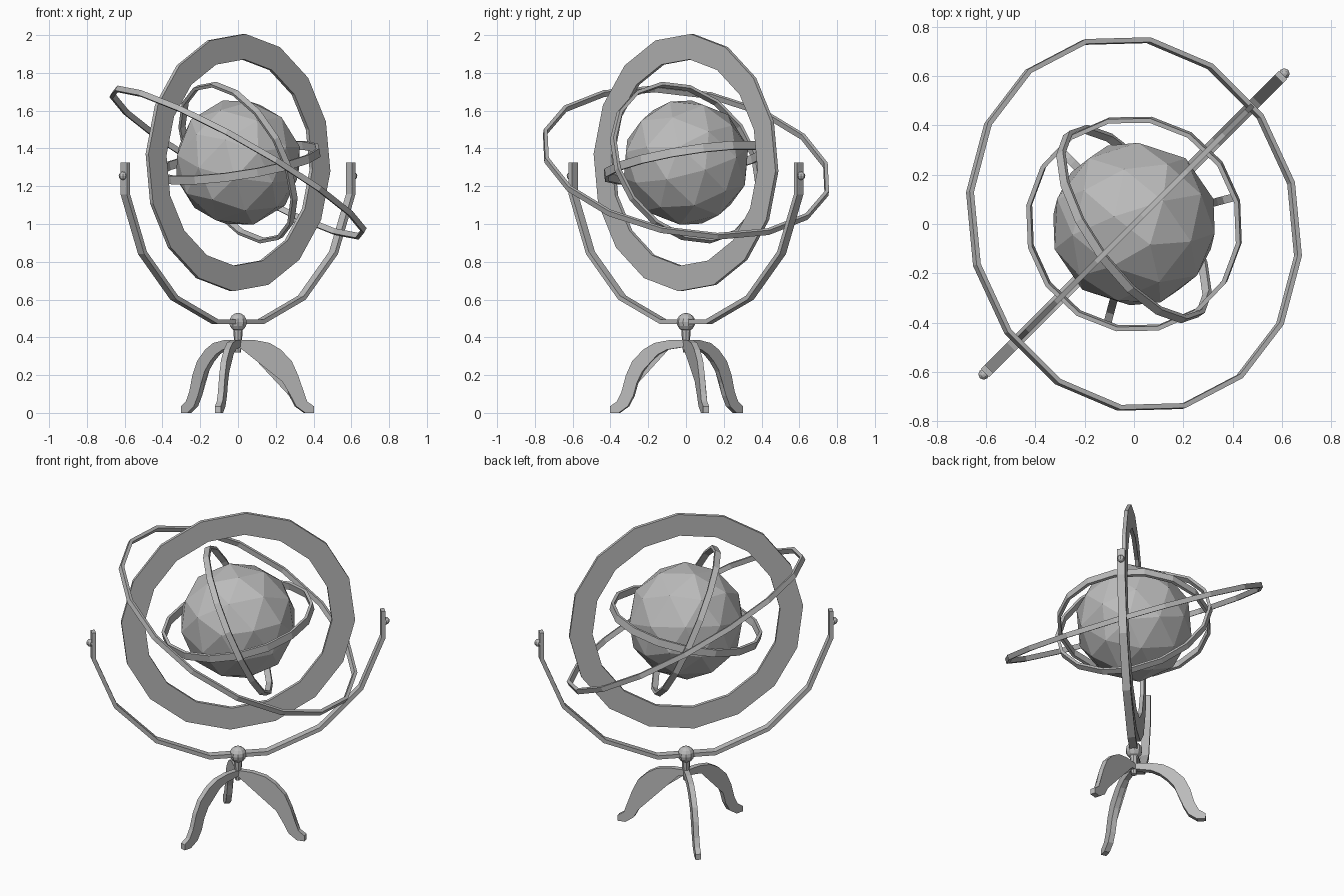
import bpy, bmesh, math
from mathutils import Vector, Matrix

if "Cube" in bpy.data.objects:
    bpy.data.objects.remove(bpy.data.objects["Cube"])

grey = bpy.data.materials.new("brushed grey")
grey.diffuse_color = (0.5, 0.5, 0.5, 1)
grey.use_nodes = True
grey.node_tree.nodes["Principled BSDF"].inputs["Base Color"].default_value = grey.diffuse_color
CENTRE = Vector((0, 0, 1.325))
DIAG = Vector((1, 1, 0)).normalized()     # vertical plane of meridian and cradle
SIDE = Vector((1, -1, 0)).normalized()
UP = Vector((0, 0, 1))


def finish(name, bm):
    bmesh.ops.recalc_face_normals(bm, faces=bm.faces)
    me = bpy.data.meshes.new(name)
    bm.to_mesh(me)
    bm.free()
    me.materials.append(grey)
    ob = bpy.data.objects.new(name, me)
    bpy.context.collection.objects.link(ob)
    return ob


def sweep(name, frames, radial, width, axis, closed):
    """Rectangular bar through (point, radial direction) frames."""
    bm = bmesh.new()
    rows = []
    for p, d in frames:
        rows.append([bm.verts.new(p + d * radial * a / 2 + axis * width * b / 2)
                     for a, b in ((-1, -1), (1, -1), (1, 1), (-1, 1))])
    n = len(rows)
    for i in range(n if closed else n - 1):
        r, s = rows[i], rows[(i + 1) % n]
        for k in range(4):
            bm.faces.new((r[k], r[(k + 1) % 4], s[(k + 1) % 4], s[k]))
    if not closed:
        bm.faces.new(rows[0])
        bm.faces.new(rows[-1])
    return finish(name, bm)


def ring(name, normal, start, radius, radial, width, sides=16):
    """Flat-sided ring round the globe, first corner towards start."""
    n = Vector(normal).normalized()
    u = Vector(start)
    u = (u - n * u.dot(n)).normalized()
    v = n.cross(u)
    frames = []
    for i in range(sides):
        a = math.tau * i / sides
        d = u * math.cos(a) + v * math.sin(a)
        frames.append((CENTRE + d * radius, d))
    return sweep(name, frames, radial, width, n, True)


def ball(name, pos, radius, seg, rows):
    bm = bmesh.new()
    bmesh.ops.create_uvsphere(bm, u_segments=seg, v_segments=rows, radius=radius,
                              matrix=Matrix.Translation(pos))
    return finish(name, bm)


# Faceted globe
bm = bmesh.new()
bmesh.ops.create_icosphere(bm, subdivisions=2, radius=0.34,
                           matrix=Matrix.Translation(CENTRE)
                           @ Matrix.Rotation(0.2, 4, 'Y') @ Matrix.Rotation(0.25, 4, 'X'))
finish("globe", bm)

# Rings
a = math.radians(3.9)
ring("meridian_ring", SIDE, DIAG * math.sin(a) + UP * math.cos(a), 0.615, 0.135, 0.022)
ring("equator_ring", (-0.15, -0.16, 1), (0.07, 0.44, 0.08), 0.435, 0.018, 0.045)
ring("inner_tilted_ring", (0.753, 0.52, 0.4), (-0.13, -0.138, 0.425), 0.452, 0.018, 0.035)
ring("outer_tilted_ring", (0.488, 0.148, 0.86), (0.06, 0.76, -0.165), 0.765, 0.02, 0.03)

# Half-ring cradle with ends cut level at the globe's centre height
R = 0.86
frames = []
for i in range(8):
    t = math.radians(-78.75 + 22.5 * i)
    d = DIAG * math.sin(t) - UP * math.cos(t)
    frames.append((CENTRE + d * R, d))
flat = R * math.cos(math.radians(11.25))
frames.insert(0, (CENTRE - DIAG * flat, -DIAG))
frames.append((CENTRE + DIAG * flat, DIAG))
sweep("cradle", frames, 0.024, 0.046, SIDE, False)

# Pivot knobs on the cradle ends
for s, side in ((-1, "left"), (1, "right")):
    ball("pivot_knob_" + side, DIAG * s * 0.862 + UP * 1.255, 0.022, 8, 6)

# Hub ball and tapered post
ball("hub_ball", Vector((0, 0, 0.48)), 0.049, 10, 8)
bm = bmesh.new()
bmesh.ops.create_cone(bm, cap_ends=True, segments=8, radius1=0.016, radius2=0.026,
                      depth=0.13, matrix=Matrix.Translation((0, 0, 0.385)))
finish("post", bm)

# Three curved legs
profile = [(0, 0.385), (0.09, 0.385), (0.17, 0.37), (0.23, 0.335), (0.29, 0.275),
           (0.325, 0.2), (0.35, 0.11), (0.375, 0.06), (0.412, 0.035), (0.412, 0.0),
           (0.365, 0.0), (0.315, 0.035), (0.285, 0.09), (0.265, 0.16), (0.235, 0.22),
           (0.195, 0.27), (0.15, 0.31), (0.1, 0.335), (0, 0.35)]
for k in range(3):
    ang = math.radians(15 + 120 * k)
    out = Vector((math.cos(ang), math.sin(ang), 0))
    across = Vector((-out.y, out.x, 0))
    bm = bmesh.new()
    sides = [[bm.verts.new(out * r + UP * z + across * w) for r, z in profile]
             for w in (-0.016, 0.016)]
    n = len(profile)
    for i in range(n):
        j = (i + 1) % n
        bm.faces.new((sides[0][i], sides[0][j], sides[1][j], sides[1][i]))
    caps = [bm.faces.new(s) for s in sides]
    bmesh.ops.triangulate(bm, faces=caps)
    finish("leg_%d" % (k + 1), bm)
